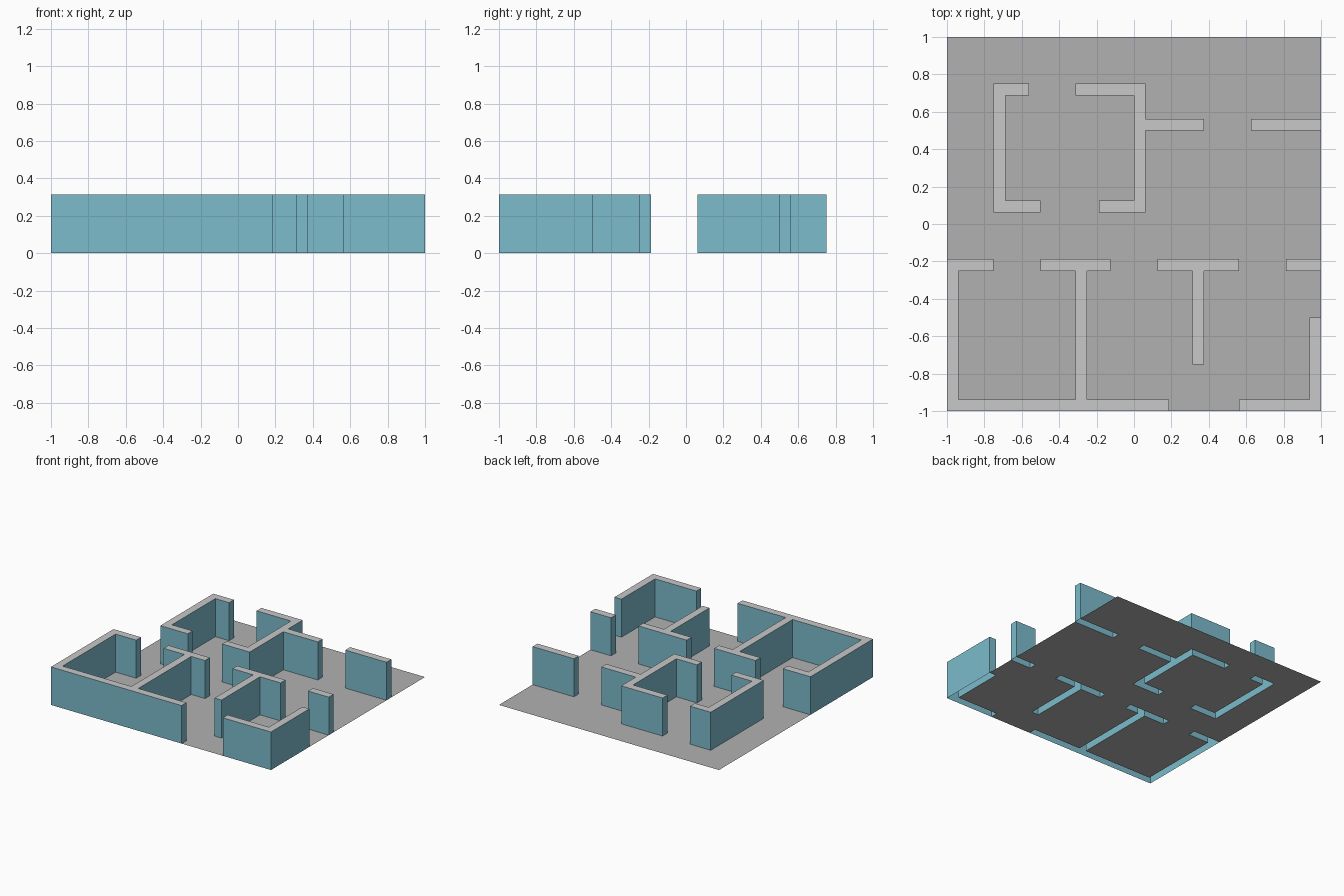
import bpy, bmesh

if "Cube" in bpy.data.objects:
    bpy.data.objects.remove(bpy.data.objects["Cube"])

U = 1 / 16          # plan module = wall thickness
HEIGHT = 0.3125
HALF = 16           # the plan spans -16..16 modules


def material(name, rgb):
    m = bpy.data.materials.new(name)
    m.diffuse_color = (*[c ** 2.2 for c in rgb], 1)
    m.use_nodes = True
    m.node_tree.nodes["Principled BSDF"].inputs["Base Color"].default_value = m.diffuse_color
    return m


wall_blue = material("wall_blue", (0.485, 0.73, 0.795))
cap_grey = material("cap_light_grey", (0.78, 0.78, 0.78))
floor_grey = material("floor_grey", (0.69, 0.69, 0.69))

# Wall rectangles in modules: x0, y0, x1, y1
WALLS = [
    # back room, left half
    (-12, 1, -11, 12), (-12, 11, -9, 12), (-12, 1, -8, 2),
    # back room, right half, and partition to the right edge
    (0, 1, 1, 12), (-5, 11, 1, 12), (-3, 1, 1, 2), (1, 8, 6, 9), (10, 8, 16, 9),
    # corridor wall with three doorways
    (-16, -4, -12, -3), (-8, -4, -2, -3), (2, -4, 9, -3), (13, -4, 16, -3),
    # partitions between the front rooms, and side walls
    (-16, -16, -15, -3), (-5, -16, -4, -3), (5, -12, 6, -3), (15, -16, 16, -8),
    # front wall with entrance
    (-16, -16, 3, -15), (9, -16, 16, -15),
]
solid = {(x, y) for x0, y0, x1, y1 in WALLS
         for x in range(x0, x1) for y in range(y0, y1)}


def face(bm, points, mat=0):
    f = bm.faces.new([bm.verts.new((x * U, y * U, z)) for x, y, z in points])
    f.material_index = mat


def finish(bm, name, mats):
    bmesh.ops.remove_doubles(bm, verts=bm.verts[:], dist=1e-5)
    if name == "walls":
        # merge the modules into clean flat faces
        bmesh.ops.dissolve_limit(bm, angle_limit=0.01, verts=bm.verts[:],
                                 edges=bm.edges[:], delimit={'MATERIAL'})
    mesh = bpy.data.meshes.new(name)
    bm.to_mesh(mesh)
    bm.free()
    for m in mats:
        mesh.materials.append(m)
    bpy.context.collection.objects.link(bpy.data.objects.new(name, mesh))


# Walls: blue sides, grey caps, open underneath
bm = bmesh.new()
for x, y in sorted(solid):
    corners = [(x, y), (x + 1, y), (x + 1, y + 1), (x, y + 1)]
    face(bm, [(*c, HEIGHT) for c in corners], 1)
    for i, (dx, dy) in enumerate([(0, -1), (1, 0), (0, 1), (-1, 0)]):
        if (x + dx, y + dy) not in solid:
            a, b = corners[i], corners[(i + 1) % 4]
            face(bm, [(*a, 0), (*b, 0), (*b, HEIGHT), (*a, HEIGHT)])
finish(bm, "walls", [wall_blue, cap_grey])

# Floor: one strip per free run in each row, left out under the walls
bm = bmesh.new()
for y in range(-HALF, HALF):
    start = None
    for x in range(-HALF, HALF + 1):
        free = x < HALF and (x, y) not in solid
        if free and start is None:
            start = x
        elif not free and start is not None:
            face(bm, [(start, y, 0), (x, y, 0), (x, y + 1, 0), (start, y + 1, 0)])
            start = None
finish(bm, "floor", [floor_grey])
